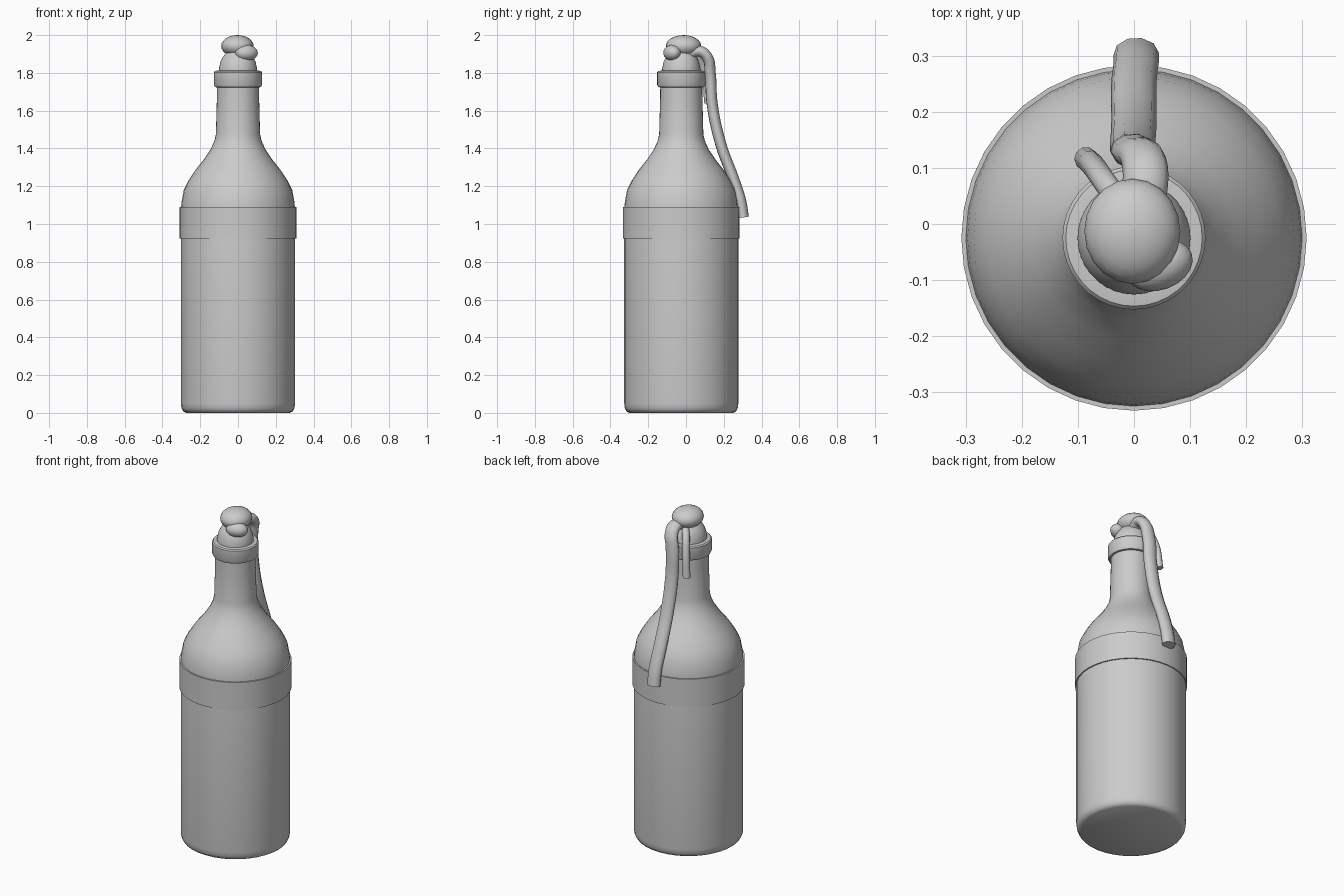
import bpy, bmesh, math
from mathutils import Matrix

if "Cube" in bpy.data.objects:
    bpy.data.objects.remove(bpy.data.objects["Cube"])

CY = -0.025   # bottle axis sits slightly forward
SIDES = 36


def smooth(ob, angle=35):
    bpy.ops.object.select_all(action='DESELECT')
    ob.select_set(True)
    bpy.context.view_layer.objects.active = ob
    bpy.ops.object.shade_smooth_by_angle(angle=math.radians(angle))


def add_mesh(name, bm):
    bmesh.ops.recalc_face_normals(bm, faces=bm.faces)
    me = bpy.data.meshes.new(name)
    bm.to_mesh(me)
    bm.free()
    ob = bpy.data.objects.new(name, me)
    bpy.context.collection.objects.link(ob)
    smooth(ob)
    return ob


def lathe(name, profile, closed=False):
    """Revolve (radius, z) points about the bottle axis."""
    bm = bmesh.new()
    rings = []
    for r, z in profile:
        rings.append([bm.verts.new((r * math.cos(2 * math.pi * i / SIDES),
                                    CY + r * math.sin(2 * math.pi * i / SIDES), z))
                      for i in range(SIDES)])
    pairs = list(zip(rings, rings[1:]))
    if closed:
        pairs.append((rings[-1], rings[0]))
    else:
        bm.faces.new(rings[0])
        bm.faces.new(rings[-1])
    for a, b in pairs:
        for i in range(SIDES):
            j = (i + 1) % SIDES
            bm.faces.new((a[i], a[j], b[j], b[i]))
    return add_mesh(name, bm)


def blob(name, loc, radii, turn=0):
    bm = bmesh.new()
    m = (Matrix.Translation(loc) @ Matrix.Rotation(math.radians(turn), 4, 'Z')
         @ Matrix.Diagonal((*radii, 1)))
    bmesh.ops.create_uvsphere(bm, u_segments=20, v_segments=12, radius=1, matrix=m)
    return add_mesh(name, bm)


def rope(name, pts, radius, flat=1.0):
    """Round tube along smooth path, widened in x by flat."""
    cu = bpy.data.curves.new(name, 'CURVE')
    cu.dimensions = '3D'
    cu.bevel_depth = radius
    cu.bevel_resolution = 3
    cu.use_fill_caps = True
    cu.resolution_u = 5
    sp = cu.splines.new('BEZIER')
    sp.bezier_points.add(len(pts) - 1)
    for bp, (x, y, z) in zip(sp.bezier_points, pts):
        bp.co = (x / flat, y, z)
        bp.handle_left_type = bp.handle_right_type = 'AUTO'
    ob = bpy.data.objects.new(name, cu)
    ob.scale.x = flat
    bpy.context.collection.objects.link(ob)
    bpy.ops.object.select_all(action='DESELECT')
    ob.select_set(True)
    bpy.context.view_layer.objects.active = ob
    bpy.ops.object.convert(target='MESH')
    smooth(bpy.context.view_layer.objects.active, 50)


# Bottle: rounded base, straight body, shoulder and neck
lathe("bottle_body", [
    (0.275, 0), (0.290, 0.008), (0.299, 0.025), (0.302, 0.05), (0.302, 1.08),
    (0.298, 1.12), (0.287, 1.18), (0.262, 1.23), (0.226, 1.285), (0.182, 1.34),
    (0.145, 1.395), (0.125, 1.44), (0.117, 1.475), (0.112, 1.66), (0.111, 1.74)])

# Raised band around the body
lathe("body_band", [(0.295, 0.922), (0.309, 0.922), (0.309, 1.09), (0.295, 1.09)], True)

# Lip collar
lathe("neck_collar", [(0.105, 1.722), (0.122, 1.725), (0.128, 1.737), (0.128, 1.803),
                      (0.122, 1.81), (0.108, 1.812)])

# Stopper
lathe("stopper", [(0.101, 1.80), (0.101, 1.822), (0.093, 1.86), (0.080, 1.885),
                  (0.06, 1.91)])

# Knotted cord on top
blob("knot_ball", (-0.003, -0.013, 1.942), (0.086, 0.094, 0.058))
blob("knot_lobe", (0.045, -0.074, 1.906), (0.062, 0.044, 0.042), 20)

# Hanging cord ends
rope("long_cord", [
    (0.01, 0.02, 1.90), (0.02, 0.07, 1.915), (0.018, 0.112, 1.885), (0.002, 0.128, 1.80),
    (-0.002, 0.138, 1.64), (0.0, 0.185, 1.42), (0.0, 0.255, 1.23), (0.004, 0.29, 1.12),
    (0.004, 0.304, 1.035)], 0.03, 1.36)
rope("short_cord", [(-0.01, 0.02, 1.90), (-0.045, 0.065, 1.87), (-0.068, 0.098, 1.80),
                    (-0.086, 0.117, 1.64)], 0.021)
